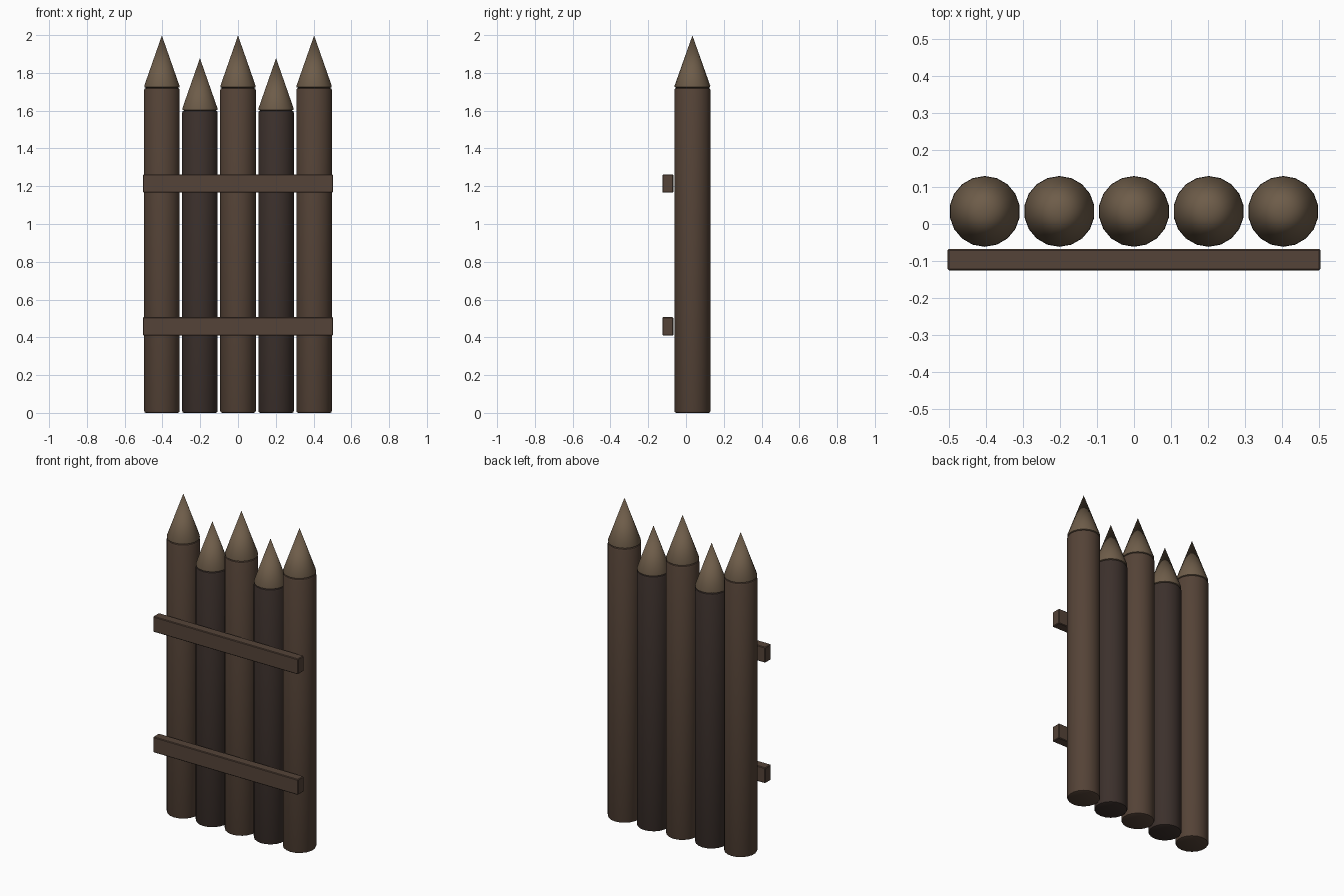
import bpy, bmesh, math

if "Cube" in bpy.data.objects:
    bpy.data.objects.remove(bpy.data.objects["Cube"])

SIDES = 18
R = 0.0955
LOG_Y = 0.034


def material(name, rgb):
    m = bpy.data.materials.new(name)
    m.diffuse_color = (*rgb, 1)
    m.use_nodes = True
    m.node_tree.nodes["Principled BSDF"].inputs["Base Color"].default_value = m.diffuse_color
    return m


LIGHT = material("light_bark", (0.09, 0.056, 0.038))
DARK = material("dark_bark", (0.045, 0.03, 0.025))
TIP = material("cut_wood", (0.155, 0.108, 0.067))
RAIL = material("rail_wood", (0.09, 0.057, 0.04))


def finish(bm, name, mat, loc, smooth):
    bmesh.ops.recalc_face_normals(bm, faces=bm.faces)
    me = bpy.data.meshes.new(name)
    bm.to_mesh(me)
    bm.free()
    me.materials.append(mat)
    ob = bpy.data.objects.new(name, me)
    ob.location = loc
    bpy.context.collection.objects.link(ob)
    if smooth:
        bpy.ops.object.select_all(action='DESELECT')
        ob.select_set(True)
        bpy.context.view_layer.objects.active = ob
        bpy.ops.object.shade_smooth_by_angle(angle=math.radians(30))
    return ob


def turned(name, profile, mat, loc):
    """Stack rings of (radius, z); radius 0 becomes a point."""
    bm = bmesh.new()
    rings = []
    for r, z in profile:
        if r == 0:
            rings.append([bm.verts.new((0, 0, z))] * SIDES)
        else:
            angles = [2 * math.pi * i / SIDES for i in range(SIDES)]
            rings.append([bm.verts.new((r * math.sin(a), r * math.cos(a), z)) for a in angles])
    for lo, hi in zip(rings, rings[1:]):
        for i in range(SIDES):
            j = (i + 1) % SIDES
            quad = dict.fromkeys((lo[i], lo[j], hi[j], hi[i]))
            bm.faces.new(list(quad))
    # flat end caps
    for ring in (rings[0], rings[-1]):
        if ring[0] is not ring[1]:
            bm.faces.new(ring)
    return finish(bm, name, mat, loc, True)


# Upright logs with chamfered ends and sharpened points
for i in range(5):
    x = (i - 2) * 0.2015
    tall = i % 2 == 0
    h = 1.72 if tall else 1.60
    turned(f"log_{i + 1}",
           [(R - 0.01, 0), (R - 0.003, 0.003), (R, 0.011),
            (R, h - 0.011), (R - 0.003, h - 0.003), (R - 0.01, h)],
           LIGHT if tall else DARK, (x, LOG_Y, 0))
    turned(f"log_point_{i + 1}",
           [(R - 0.011, 0), (R - 0.002, 0.004), (R - 0.001, 0.012), (0, 0.278)],
           TIP, (x, LOG_Y, h))

# Front cross rails with slightly bevelled edges
for name, z in (("lower_rail", 0.458), ("upper_rail", 1.214)):
    bm = bmesh.new()
    bmesh.ops.create_cube(bm, size=1)
    bmesh.ops.scale(bm, vec=(1.006, 0.058, 0.097), verts=bm.verts)
    bmesh.ops.bevel(bm, geom=bm.edges[:], offset=0.004, segments=1, affect='EDGES')
    finish(bm, name, RAIL, (0, -0.096, z), False)
